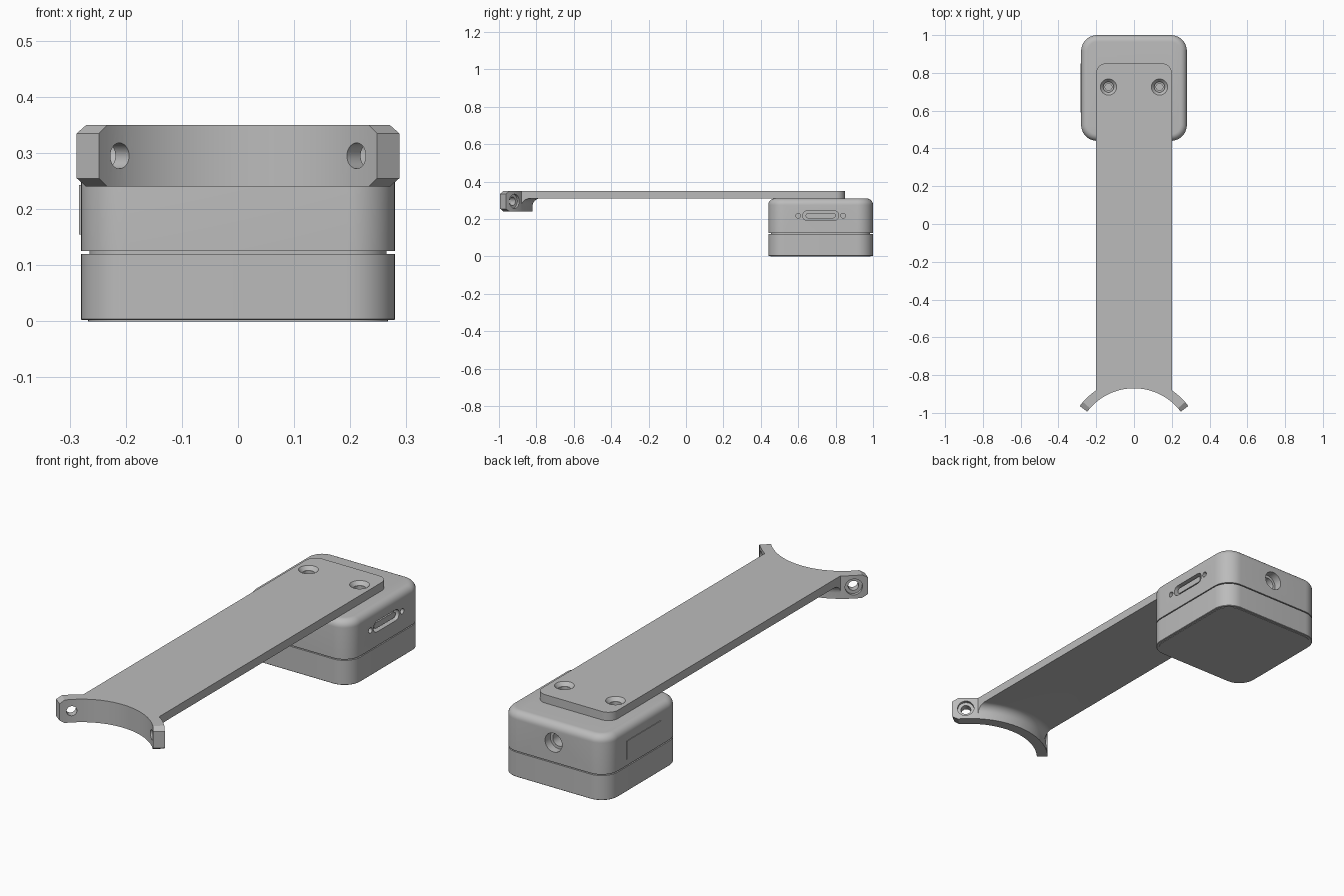
import bpy, bmesh, math
from mathutils import Vector

if "Cube" in bpy.data.objects:
    bpy.data.objects.remove(bpy.data.objects["Cube"], do_unlink=True)

grey = bpy.data.materials.new("plain grey")
grey.use_nodes = True
grey.diffuse_color = (0.5, 0.5, 0.5, 1)
grey.node_tree.nodes["Principled BSDF"].inputs["Base Color"].default_value = (0.5, 0.5, 0.5, 1)


def loft(name, rings):
    """Skin a solid through equal-length rings of points."""
    bm = bmesh.new()
    loops = [[bm.verts.new(p) for p in ring] for ring in rings]
    n = len(loops[0])
    for a, b in zip(loops, loops[1:]):
        for i in range(n):
            j = (i + 1) % n
            bm.faces.new((a[i], a[j], b[j], b[i]))
    bm.faces.new(loops[0][::-1])
    bm.faces.new(loops[-1])
    bmesh.ops.recalc_face_normals(bm, faces=bm.faces)
    mesh = bpy.data.meshes.new(name)
    bm.to_mesh(mesh)
    bm.free()
    mesh.materials.append(grey)
    obj = bpy.data.objects.new(name, mesh)
    bpy.context.collection.objects.link(obj)
    return obj


def rounded_rect(hx, hy, r, steps=10):
    """Outline of a rounded rectangle as 2D points, anticlockwise."""
    pts = []
    for k, (sx, sy) in enumerate(((1, 1), (-1, 1), (-1, -1), (1, -1))):
        for i in range(steps + 1):
            a = math.radians(90 * (k + i / steps))
            pts.append((sx * (hx - r) + r * math.cos(a), sy * (hy - r) + r * math.sin(a)))
    return pts


def boolean(target, tool, operation):
    mod = target.modifiers.new(operation, "BOOLEAN")
    mod.operation, mod.object, mod.solver = operation, tool, "EXACT"
    bpy.context.view_layer.objects.active = target
    bpy.ops.object.modifier_apply(modifier=mod.name)
    bpy.data.objects.remove(tool, do_unlink=True)


def drill(target, start, direction, r1, r2, depth, sides=32):
    """Cut a round or tapered hole from start along direction."""
    d = Vector(direction).normalized()
    u = d.orthogonal().normalized()
    v = d.cross(u)
    rings = []
    for r, t in ((r1, 0), (r2, depth)):
        angles = [math.tau * i / sides for i in range(sides)]
        rings.append([Vector(start) + d * t + (u * math.cos(a) + v * math.sin(a)) * r
                      for a in angles])
    boolean(target, loft("hole_cutter", rings), "DIFFERENCE")


# Case: two rounded shells, a recessed seam and a thin base pad
CASE_Y, HALF, CORNER = 0.72, 0.28, 0.085


def case_part(name, levels):
    return loft(name, [[(x, y + CASE_Y, z) for x, y in
                        rounded_rect(HALF - d, HALF - d, CORNER - d)] for d, z in levels])


case_part("base_pad", [(0.013, 0), (0.013, 0.01)])
case_part("lower_case", [(0.002, 0.002), (0, 0.004), (0, 0.12)])
case_part("seam_core", [(0.015, 0.11), (0.015, 0.135)])
EDGE, TOP = 0.035, 0.31
arc = [math.radians(90 * i / 8) for i in range(9)]
upper = case_part("upper_case", [(0, 0.125)] + [
    (EDGE * (1 - math.cos(a)), TOP - EDGE + EDGE * math.sin(a)) for a in arc])

# Socket on the left side: slot, tongue and two small screw holes
SOCKET_Z = 0.218


def slot(name, hy, hz, x0, x1):
    return loft(name, [[(x, CASE_Y + y, SOCKET_Z + z) for y, z in
                        rounded_rect(hy, hz, hz * 0.95)] for x in (x0, x1)])


boolean(upper, slot("slot_cutter", 0.096, 0.026, 0.25, 0.3), "DIFFERENCE")
slot("socket_rim", 0.08, 0.014, 0.24, 0.272)
for side in (-1, 1):
    drill(upper, (0.3, CASE_Y + side * 0.12, SOCKET_Z), (-1, 0, 0), 0.013, 0.013, 0.04, 20)

# Round stepped socket on the back
drill(upper, (0, 1.01, SOCKET_Z), (0, -1, 0), 0.045, 0.045, 0.05)
drill(upper, (0, 0.965, SOCKET_Z), (0, -1, 0), 0.032, 0.032, 0.06)

# Thin raised panel on the right side
loft("side_panel", [[(x, y, z) for y, z in ((0.59, 0.155), (0.85, 0.155), (0.85, 0.243),
                                            (0.59, 0.243))] for x in (-0.283, -0.27)])

# Curved clamp: an arc band with chamfered ends
CENTRE_Y, R_IN, R_OUT, END, CHAMFER = -1.18, 0.31, 0.36, math.radians(53), 0.075
Z_LOW, Z_HIGH = 0.24, 0.35


def polar(r, a, z):
    return (r * math.sin(a), CENTRE_Y + r * math.cos(a), z)


inner = END - CHAMFER
stations = [(-END, 0.015)] + [(-inner + 2 * inner * i / 40, 0) for i in range(41)] + [(END, 0.015)]
clamp = loft("arm_with_clamp", [[polar(r, a, z) for r, z in (
    (R_IN, Z_LOW + c), (R_OUT, Z_LOW + c), (R_OUT, Z_HIGH - c), (R_IN, Z_HIGH - c))]
    for a, c in stations])

# Flat arm: rounded at the rear, hollowed at the front to meet the clamp
WIDTH, REAR, R_MID = 0.2, 0.85, 0.335
rear = [(x, y + REAR - 0.3) for x, y in rounded_rect(WIDTH, 0.3, 0.05) if y > 0]
sweep = math.asin(WIDTH / R_MID)
front = [polar(R_MID, -sweep + 2 * sweep * i / 24, 0)[:2] for i in range(25)]
outline = rear + front
arm = loft("arm", [[(x, y, z) for x, y in outline] for z in (TOP, Z_HIGH)])
boolean(clamp, arm, "UNION")

# Fillet under the arm where it meets the clamp
F = 0.04
section = [(R_OUT - 0.02, TOP - F)] + [
    (R_OUT + F - F * math.cos(a), TOP - F + F * math.sin(a)) for a in arc] + [
    (R_OUT + F, TOP + 0.01), (R_OUT - 0.02, TOP + 0.01)]
fillet = loft("fillet", [[polar(r, (i / 12 - 1) * math.asin(WIDTH / r), z) for r, z in section]
                         for i in range(25)])
boolean(clamp, fillet, "UNION")

# Clamp bolt holes with counterbores, and countersunk arm screw holes
for side in (-1, 1):
    a = side * math.radians(43)
    out = Vector((math.sin(a), math.cos(a), 0))
    drill(clamp, polar(0.28, a, 0.295), out, 0.023, 0.023, 0.12)
    drill(clamp, polar(0.345, a, 0.295), out, 0.038, 0.038, 0.06)
    x = side * 0.135
    drill(clamp, (x, 0.725, 0.351), (0, 0, -1), 0.044, 0.028, 0.018)
    drill(clamp, (x, 0.725, 0.36), (0, 0, -1), 0.026, 0.026, 0.07)
    drill(upper, (x, 0.725, 0.33), (0, 0, -1), 0.018, 0.018, 0.06)

# Smooth curved surfaces and keep the edges crisp
for obj in bpy.context.collection.objects:
    obj.select_set(obj.type == "MESH")
bpy.context.view_layer.objects.active = clamp
bpy.ops.object.shade_smooth_by_angle(angle=math.radians(30))
